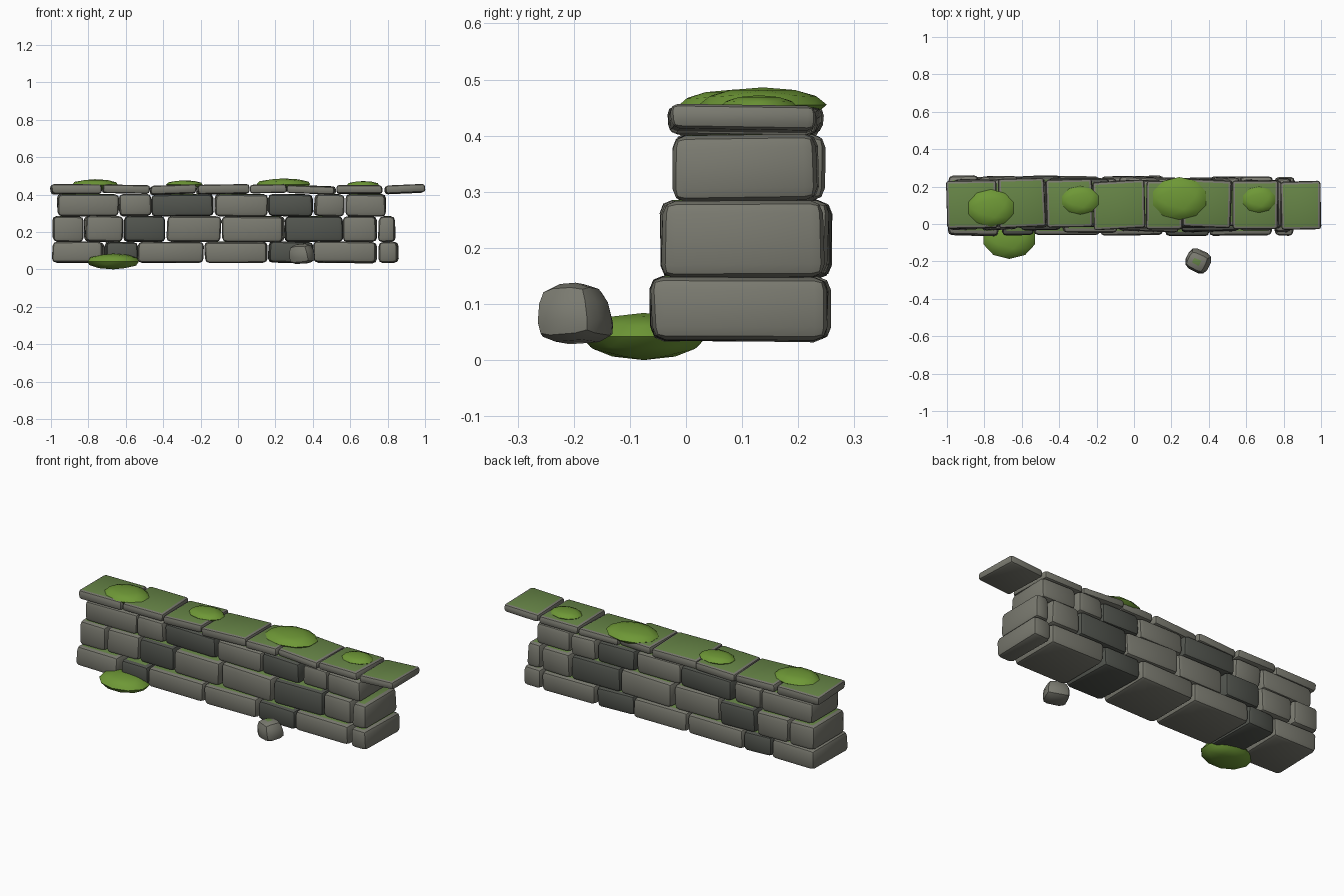
import bpy, bmesh, math, random
from mathutils import Matrix, Vector, Euler

if "Cube" in bpy.data.objects:
    bpy.data.objects.remove(bpy.data.objects["Cube"])

random.seed(4)


def material(name, rgb):
    m = bpy.data.materials.new(name)
    m.diffuse_color = (*rgb, 1)
    m.use_nodes = True
    m.node_tree.nodes["Principled BSDF"].inputs["Base Color"].default_value = m.diffuse_color
    return m


STONE = material("grey stone", (0.195, 0.195, 0.162))
DARK = material("dark stone", (0.084, 0.090, 0.077))
LICHEN = material("mossy stone top", (0.133, 0.231, 0.062))
MOSS = material("moss", (0.156, 0.314, 0.037))


def finish(bm, name, mats, angle):
    me = bpy.data.meshes.new(name)
    bm.to_mesh(me)
    bm.free()
    for m in mats:
        me.materials.append(m)
    ob = bpy.data.objects.new(name, me)
    bpy.context.collection.objects.link(ob)
    bpy.ops.object.select_all(action='DESELECT')
    ob.select_set(True)
    bpy.context.view_layer.objects.active = ob
    bpy.ops.object.shade_smooth_by_angle(angle=math.radians(angle))
    return ob


def stone(name, lo, hi, bevel, mat, rot=(0, 0, 0), jitter=0.004, taper=1.0):
    """Worn block: bevelled box, lichen on its flat top."""
    lo, hi = Vector(lo), Vector(hi)
    size = hi - lo
    bm = bmesh.new()
    bmesh.ops.create_cube(bm, size=1)
    for v in bm.verts:
        k = taper if v.co.z > 0 else 1.0
        v.co = Vector((v.co.x * size.x * k, v.co.y * size.y * k, v.co.z * size.z))
        v.co.x += random.uniform(-jitter, jitter)
        v.co.y += random.uniform(-jitter, jitter)
    bmesh.ops.bevel(bm, geom=bm.edges[:], offset=bevel, segments=2, profile=0.5,
                    affect='EDGES', clamp_overlap=True)
    bm.normal_update()
    for f in bm.faces:
        f.material_index = 1 if f.normal.z > 0.97 else 0
    r = Euler([math.radians(a) for a in rot]).to_matrix().to_4x4()
    bm.transform(Matrix.Translation((lo + hi) / 2) @ r)
    return finish(bm, name, (mat, LICHEN), 25)


def moss(name, centre, radii):
    """Squashed moss cushion."""
    bm = bmesh.new()
    bmesh.ops.create_icosphere(bm, subdivisions=2, radius=1)
    bm.transform(Matrix.Translation(centre) @ Matrix.Diagonal((*radii, 1)))
    return finish(bm, name, (MOSS,), 40)


# Wall courses: z range, y range, stone x ranges, indices of the dark stones
courses = [
    ("lower", (0.035, 0.147), (-0.057, 0.257),
     [(-.99, -.72), (-.71, -.54), (-.535, -.185), (-.178, .157), (.165, .40),
      (.405, .74), (.753, .855)], (1, 4)),
    ("middle", (0.147, 0.284), (-0.038, 0.25),
     [(-.99, -.83), (-.82, -.62), (-.612, -.39), (-.38, -.092), (-.083, .245),
      (.25, .56), (.562, .74), (.752, .84)], (2, 5)),
    ("upper", (0.284, 0.402), (-0.02, 0.238),
     [(-.965, -.64), (-.635, -.465), (-.46, -.13), (-.125, .157), (.165, .40),
      (.41, .565), (.573, .79)], (2, 4)),
]
for label, (z0, z1), (y0, y1), spans, dark in courses:
    for i, (x0, x1) in enumerate(spans):
        dy = random.uniform(-0.009, 0.009)
        tilt = 0.6 if x1 - x0 > 0.25 else 1.2
        stone(f"{label}_course_stone_{i + 1}", (x0, y0 + dy, z0), (x1, y1 + dy, z1),
              0.023, DARK if i in dark else STONE,
              (random.uniform(-1, 1), random.uniform(-tilt, tilt), random.uniform(-2, 2)))

# Capstones: x range, z range, tilt about y
caps = [(-1, -.73, .402, .453, 0), (-.725, -.475, .406, .452, 1), (-.47, -.225, .402, .449, -2),
        (-.22, .06, .402, .452, -1), (.065, .262, .408, .454, -1), (.262, .52, .405, .447, 2),
        (.527, .77, .404, .449, 0), (.787, .998, .407, .451, -2.5)]
for i, (x0, x1, z0, z1, tilt) in enumerate(caps):
    dy = random.uniform(-0.006, 0.008)
    stone(f"capstone_{i + 1}", (x0, -0.023 + dy, z0), (x1, 0.235 + dy, z1), 0.015, STONE,
          (random.uniform(-1.5, 0.5), tilt, random.uniform(-2.5, 2.5)))

# Fallen stone in front of the wall
stone("fallen_stone", (.27, -.262, .032), (.415, -.132, .136), 0.036, STONE,
      (4, -4, -25), 0.008, 0.8)

# Moss cushions on the capstones and at the foot
moss("cap_moss_1", (-.765, .085, .452), (.128, .1, .03))
moss("cap_moss_2", (-.287, .127, .453), (.102, .076, .023))
moss("cap_moss_3", (.243, .137, .455), (.15, .114, .031))
moss("cap_moss_4", (.668, .13, .451), (.089, .07, .021))
moss("foot_moss", (-.667, -.075, .042), (.144, .112, .042))
